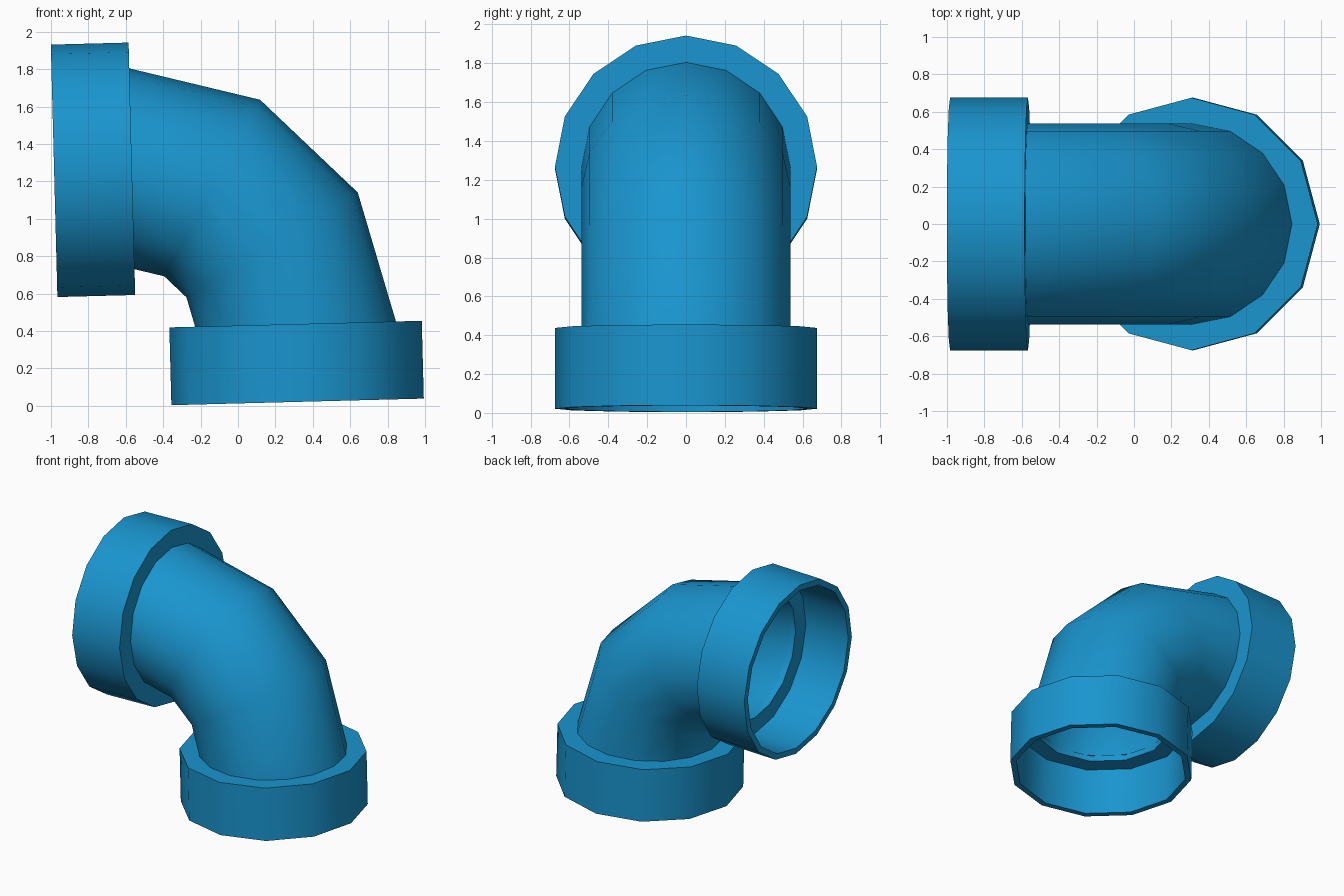
import bpy, bmesh
from math import sin, cos, pi, radians
from mathutils import Vector

if "Cube" in bpy.data.objects:
    bpy.data.objects.remove(bpy.data.objects["Cube"])

PIVOT = Vector((-0.545, 0, 0.415))   # centre of the bend
BEND_R = 0.853
TILT = 1.5                           # whole fitting leans slightly (degrees)
OUT_R, IN_R = 0.537, 0.5             # pipe radii
COLLAR_R, SOCKET_R, COLLAR_LEN = 0.675, 0.63, 0.416

mat = bpy.data.materials.new("blue_plastic")
mat.diffuse_color = (0.01, 0.30, 0.62, 1)
mat.use_nodes = True
mat.node_tree.nodes["Principled BSDF"].inputs["Base Color"].default_value = mat.diffuse_color


def station(deg):
    """Centre, radial direction and tangent of the bend at an angle."""
    a = radians(deg + TILT)
    u = Vector((cos(a), 0, sin(a)))
    t = Vector((-sin(a), 0, cos(a)))
    return PIVOT + u * BEND_R, u, t


def skin_loop(name, rings, sides):
    """Bridge a closed sequence of rings (centre, radial dir, radius)."""
    bm = bmesh.new()
    loops = []
    for c, u, r in rings:
        loops.append([bm.verts.new(c + u * (r * cos(2 * pi * i / sides))
                                   + Vector((0, r * sin(2 * pi * i / sides), 0)))
                      for i in range(sides)])
    for k, a in enumerate(loops):
        b = loops[(k + 1) % len(loops)]
        for i in range(sides):
            j = (i + 1) % sides
            bm.faces.new((a[i], a[j], b[j], b[i]))
    bmesh.ops.recalc_face_normals(bm, faces=bm.faces[:])
    me = bpy.data.meshes.new(name)
    bm.to_mesh(me)
    bm.free()
    me.materials.append(mat)
    ob = bpy.data.objects.new(name, me)
    bpy.context.collection.objects.link(ob)
    bpy.ops.object.select_all(action='DESELECT')
    ob.select_set(True)
    bpy.context.view_layer.objects.active = ob
    bpy.ops.object.shade_smooth_by_angle(angle=radians(40))
    return ob


# Bent pipe: outer wall one way, inner wall back
bend = [station(d)[:2] for d in (0, 30, 60, 90)]
skin_loop("elbow_pipe",
          [(c, u, OUT_R) for c, u in bend] + [(c, u, IN_R) for c, u in reversed(bend)], 16)


# Socket collars: stepped ring profile of (radius, distance outward from the bend)
def collar(name, deg, outward, sides):
    c, u, t = station(deg)
    profile = [(IN_R, 0), (COLLAR_R, 0), (COLLAR_R, COLLAR_LEN),
               (SOCKET_R, COLLAR_LEN), (SOCKET_R, 0.045), (IN_R, 0.045)]
    skin_loop(name, [(c + t * (outward * h), u, r) for r, h in profile], sides)


collar("lower_collar", 0, -1, 12)
collar("upper_collar", 90, 1, 16)
